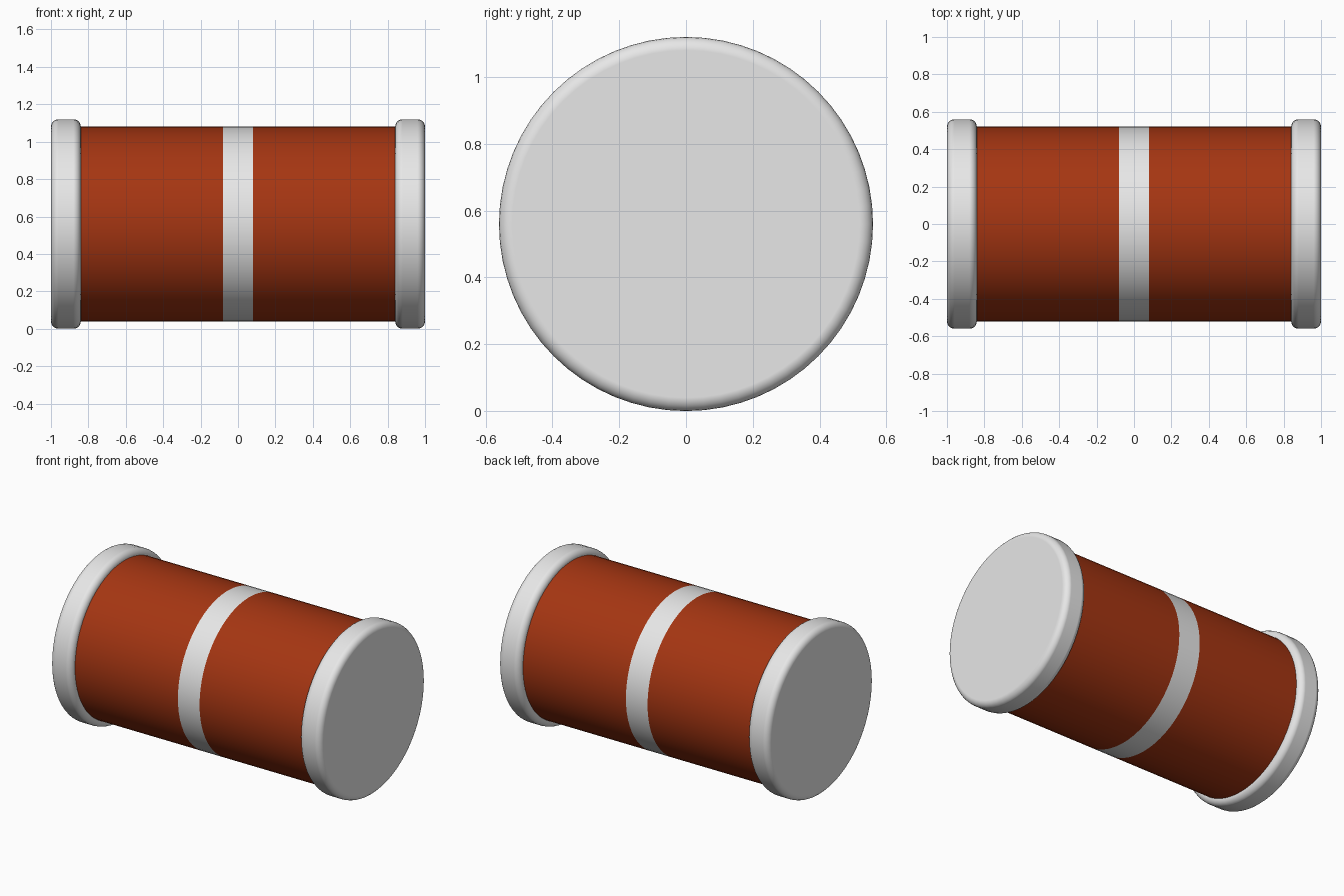
import bpy
import bmesh
import math
from mathutils import Matrix

cube = bpy.data.objects.get("Cube")
if cube:
    bpy.data.objects.remove(cube, do_unlink=True)

AXIS_Z = 0.56        # height of the barrel's axis
BODY_RADIUS = 0.52
CAP_RADIUS = 0.56
BAND_HALF = 0.08     # half width of the middle band


def make_material(name, rgb):
    mat = bpy.data.materials.new(name)
    mat.use_nodes = True
    colour = (*rgb, 1.0)
    mat.diffuse_color = colour
    mat.node_tree.nodes["Principled BSDF"].inputs["Base Color"].default_value = colour
    return mat


def cylinder_mesh(radius, length):
    """Closed cylinder lying along x, centred on its own origin."""
    bm = bmesh.new()
    bmesh.ops.create_cone(bm, cap_ends=True, segments=64, radius1=radius,
                          radius2=radius, depth=length,
                          matrix=Matrix.Rotation(math.pi / 2, 4, "Y"))
    return bm


def add_object(name, bm, location, materials):
    mesh = bpy.data.meshes.new(name)
    bm.to_mesh(mesh)
    bm.free()
    for mat in materials:
        mesh.materials.append(mat)
    obj = bpy.data.objects.new(name, mesh)
    obj.location = location
    bpy.context.collection.objects.link(obj)
    return obj


red = make_material("rust red", (0.376, 0.036, 0.006))
grey = make_material("light grey", (0.8, 0.8, 0.8))

# Body: one cylinder cut at the band edges, with the middle band in grey
bm = cylinder_mesh(BODY_RADIUS, 1.8)
for x in (-BAND_HALF, BAND_HALF):
    bmesh.ops.bisect_plane(bm, geom=bm.verts[:] + bm.edges[:] + bm.faces[:],
                           plane_co=(x, 0, 0), plane_no=(1, 0, 0))
for face in bm.faces:
    in_band = abs(face.calc_center_median().x) < BAND_HALF
    face.material_index = 1 if in_band else 0
body = add_object("body", bm, (0, 0, AXIS_Z), (red, grey))
bpy.ops.object.select_all(action="DESELECT")
body.select_set(True)
bpy.context.view_layer.objects.active = body
bpy.ops.object.shade_smooth_by_angle(angle=math.radians(30))

# End caps: wider discs with rounded rims
for name, side in (("left_cap", 1), ("right_cap", -1)):
    cap = add_object(name, cylinder_mesh(CAP_RADIUS, 0.16),
                     (side * 0.92, 0, AXIS_Z), (grey,))
    for poly in cap.data.polygons:
        poly.use_smooth = True
    bevel = cap.modifiers.new("rounded_rim", "BEVEL")
    bevel.width = 0.04
    bevel.segments = 5
    bevel.limit_method = "ANGLE"
    bevel.angle_limit = math.radians(40)
    bevel.harden_normals = True
